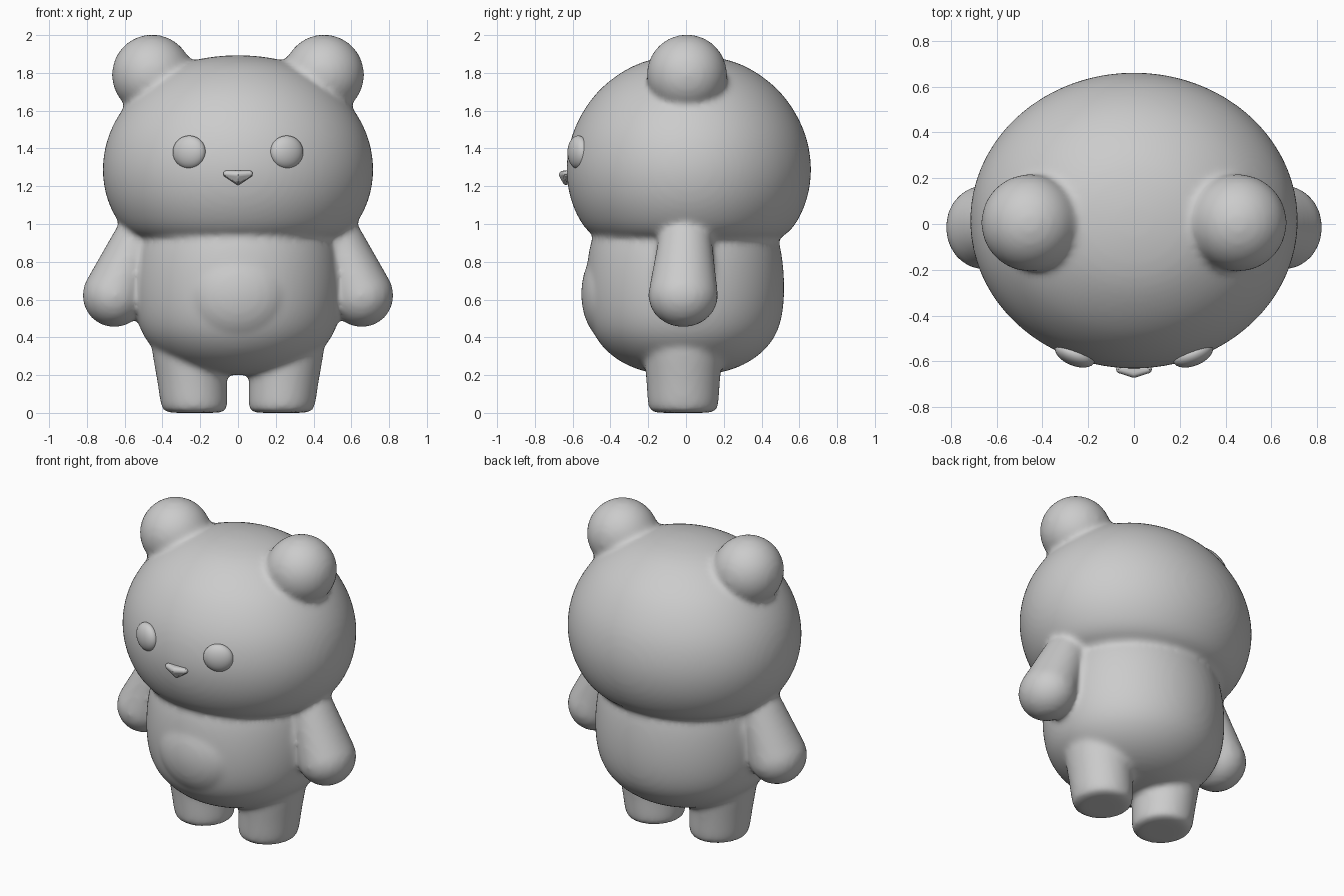
import bpy, bmesh, math
from mathutils import Vector, Matrix

cube = bpy.data.objects.get("Cube")
if cube:
    bpy.data.objects.remove(cube, do_unlink=True)

# One matte grey for the whole figure
grey = bpy.data.materials.new("soft_grey")
grey.use_nodes = True
GREY = (0.6, 0.6, 0.6, 1)
grey.diffuse_color = GREY
grey.node_tree.nodes["Principled BSDF"].inputs["Base Color"].default_value = GREY


def finish(bm, name):
    bmesh.ops.recalc_face_normals(bm, faces=bm.faces)
    for f in bm.faces:
        f.smooth = True
    mesh = bpy.data.meshes.new(name)
    bm.to_mesh(mesh)
    bm.free()
    mesh.materials.append(grey)
    ob = bpy.data.objects.new(name, mesh)
    bpy.context.collection.objects.link(ob)
    return ob


def lathe(name, profile, half_width, half_depth, centre=(0, 0), lean=0, segs=40):
    """Elliptical turned solid; profile is (radius fraction, z), both ends closed."""
    bm = bmesh.new()
    rings = []
    for r, z in profile:
        ring = []
        for i in range(segs):
            a = math.tau * i / segs
            ring.append(bm.verts.new((centre[0] + lean * z + r * half_width * math.cos(a),
                                      centre[1] + r * half_depth * math.sin(a), z)))
        rings.append(ring)
    for lo, hi in zip(rings, rings[1:]):
        for i in range(segs):
            j = (i + 1) % segs
            bm.faces.new((lo[i], lo[j], hi[j], hi[i]))
    bm.faces.new(rings[0])
    bm.faces.new(rings[-1])
    ob = finish(bm, name)
    ob.modifiers.new("soften", 'SUBSURF').levels = 2
    return ob


def blob(name, balls, stretch=(1, 1, 1)):
    """Convex skin around balls given as (centre, radius)."""
    bm = bmesh.new()
    for centre, radius in balls:
        bmesh.ops.create_uvsphere(bm, u_segments=32, v_segments=20, radius=radius,
                                  matrix=Matrix.Translation(centre) @ Matrix.Diagonal((*stretch, 1)))
    if len(balls) > 1:
        hull = bmesh.ops.convex_hull(bm, input=bm.verts)
        inside = {v for v in hull["geom_interior"] if isinstance(v, bmesh.types.BMVert)}
        bmesh.ops.delete(bm, geom=list(inside), context='VERTS')
    return finish(bm, name)


# Head and torso
parts = [
    lathe("head", [(.3, .88), (.62, .89), (.8, .94), (.89, 1.02), (.965, 1.13), (1, 1.27),
                   (.98, 1.4), (.93, 1.51), (.84, 1.62), (.72, 1.72), (.54, 1.81),
                   (.36, 1.866), (.15, 1.89), (.03, 1.893)], .725, .655, (0, .015)),
    lathe("torso", [(.05, .2), (.3, .205), (.52, .235), (.73, .295), (.9, .39), (.975, .5),
                    (1, .64), (.985, .8), (.93, .95), (.8, 1.05), (.1, 1.07)],
          .555, .53, (0, -.005)),
    blob("belly_patch", [((0, -.405, .63), 1)], (.27, .15, .25)),
]

# Paired ears, arms and legs
leg_profile = [(.1, 0), (.8, 0), (.93, .008), (1, .04), (1.02, .12), (1.06, .22),
               (1.12, .32), (1.1, .42), (.1, .44)]
for side, word in ((1, "left"), (-1, "right")):
    parts += [
        blob(word + "_ear", [((side * .455, .005, 1.79), .213), ((side * .39, .005, 1.72), .2)]),
        blob(word + "_arm", [((side * .655, -.015, .622), .168), ((side * .54, -.005, .9), .13)],
             (1, 1.1, 1)),
        lathe(word + "_leg", leg_profile, .178, .188, (side * .228, -.015), side * .09),
    ]

# Fuse the soft parts into one seamless skin with rounded creases
bpy.ops.object.select_all(action='DESELECT')
for ob in parts:
    ob.select_set(True)
bpy.context.view_layer.objects.active = parts[0]
bpy.ops.object.convert(target='MESH')
bpy.ops.object.join()
body = bpy.context.view_layer.objects.active
body.name = "body"
remesh = body.modifiers.new("fuse", 'REMESH')
remesh.mode = 'VOXEL'
remesh.voxel_size = .018
remesh.use_smooth_shade = True
relax = body.modifiers.new("relax", 'SMOOTH')
relax.factor = .5
relax.iterations = 8

# Face: bulging eyes and a small downward-pointing nose
for side, word in ((1, "left"), (-1, "right")):
    eye = blob(word + "_eye", [((0, 0, 0), 1)], (.092, .05, .088))
    eye.location = (side * .258, -.57, 1.38)
    eye.rotation_euler.z = side * .38
blob("nose", [((-.06, -.635, 1.265), .018), ((.06, -.635, 1.265), .018),
              ((0, -.65, 1.26), .022), ((0, -.635, 1.225), .018)])
